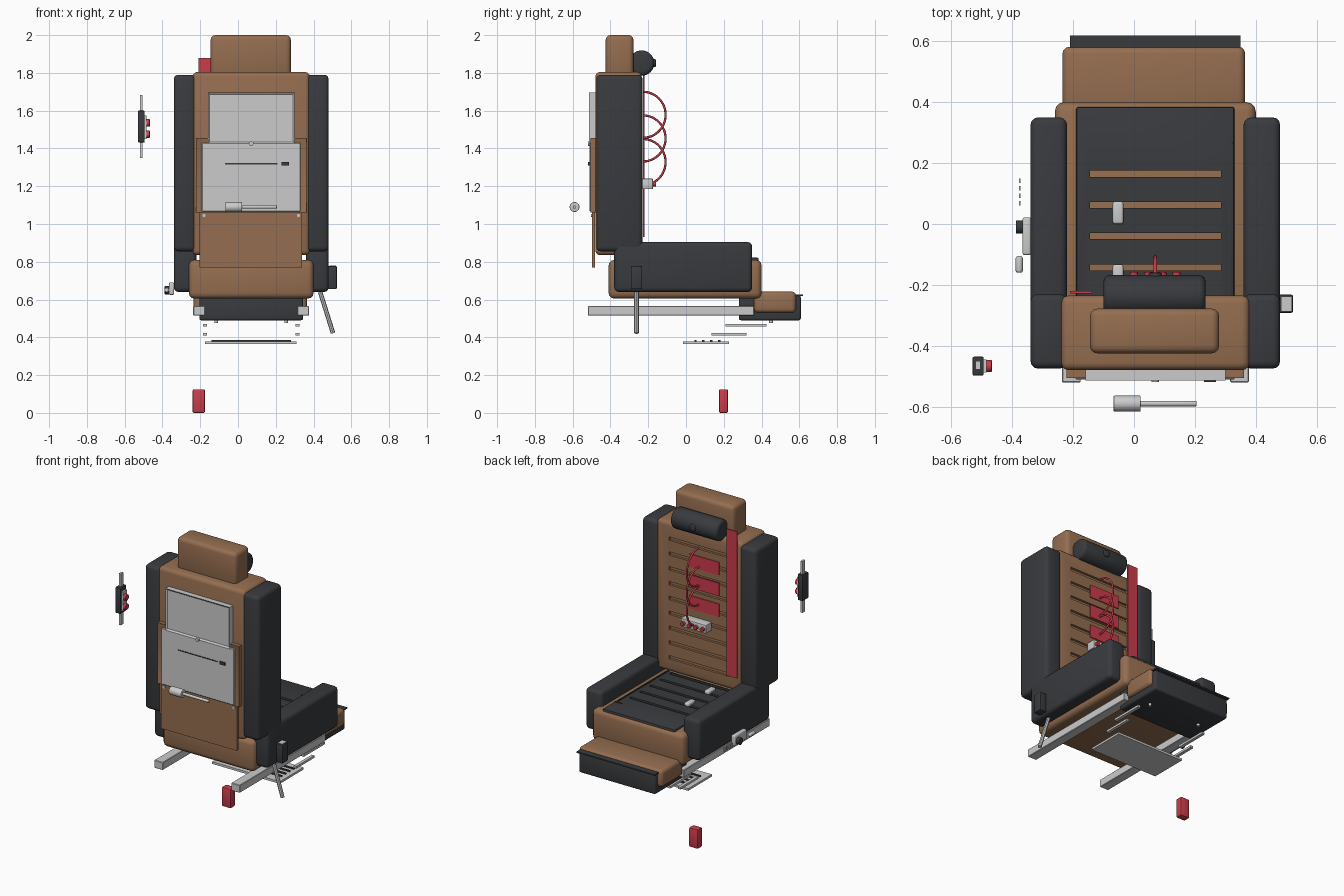
import bpy, bmesh, math
from mathutils import Vector, Matrix

if "Cube" in bpy.data.objects:
    bpy.data.objects.remove(bpy.data.objects["Cube"])

CX = 0.07  # seat centre line


def mat(name, rgb):
    m = bpy.data.materials.new(name)
    m.diffuse_color = (*rgb, 1)
    m.use_nodes = True
    m.node_tree.nodes["Principled BSDF"].inputs["Base Color"].default_value = m.diffuse_color
    return m


BROWN = mat("brown_leather", (0.30, 0.155, 0.08))
DARK = mat("dark_leather", (0.04, 0.043, 0.048))
RED = mat("red", (0.60, 0.045, 0.07))


def finish(name, bm, m=None):
    me = bpy.data.meshes.new(name)
    bm.to_mesh(me)
    bm.free()
    ob = bpy.data.objects.new(name, me)
    bpy.context.collection.objects.link(ob)
    if m:
        me.materials.append(m)
    return ob


def box(name, x, y, z, m=None, r=0.0, seg=3):
    """Rounded box from (min, max) ranges."""
    bm = bmesh.new()
    bmesh.ops.create_cube(bm, size=1)
    for v in bm.verts:
        v.co = Vector([(a + b) / 2 + c * (b - a) for (a, b), c in zip((x, y, z), v.co)])
    if r:
        bmesh.ops.bevel(bm, geom=bm.edges[:], offset=r, segments=seg, profile=0.5, affect='EDGES')
    return finish(name, bm, m)


def rod(name, p, q, r, m=None, bevel=0.0, seg=24):
    """Cylinder between two points."""
    p, q = Vector(p), Vector(q)
    bm = bmesh.new()
    bmesh.ops.create_cone(bm, cap_ends=True, segments=seg, radius1=r, radius2=r, depth=(q - p).length)
    if bevel:
        rim = [e for e in bm.edges if abs(e.verts[0].co.z - e.verts[1].co.z) < 1e-6]
        bmesh.ops.bevel(bm, geom=rim, offset=bevel, segments=3, profile=0.5, affect='EDGES')
    rot = (q - p).to_track_quat('Z', 'Y').to_matrix().to_4x4()
    bmesh.ops.transform(bm, matrix=Matrix.Translation((p + q) / 2) @ rot, verts=bm.verts)
    return finish(name, bm, m)


def framed(name, x, y, z, border, depth, m=None):
    """Panel whose front (-y) face is recessed inside a border."""
    ob = box(name, x, y, z, m)
    bm = bmesh.new()
    bm.from_mesh(ob.data)
    bm.normal_update()
    f = min(bm.faces, key=lambda k: k.calc_center_median().y)
    bmesh.ops.inset_region(bm, faces=[f], thickness=border)
    bmesh.ops.translate(bm, vec=(0, depth, 0), verts=f.verts)
    bm.to_mesh(ob.data)
    bm.free()
    return ob


def cut(ob, cutters):
    """Subtract cutters from an object and remove them."""
    for c in cutters:
        c.hide_render = True
        md = ob.modifiers.new("groove", 'BOOLEAN')
        md.operation, md.object, md.solver = 'DIFFERENCE', c, 'EXACT'
        bpy.context.view_layer.objects.active = ob
        bpy.ops.object.modifier_apply(modifier=md.name)
        bpy.data.objects.remove(c)


# Backrest, with horizontal quilting grooves
back = box("backrest", (-0.24, 0.38), (-0.48, -0.235), (0.835, 1.805), BROWN, 0.025)
cut(back, [box("cutter", (-0.145, 0.285), (-0.25, -0.2), (z - 0.011, z + 0.011))
           for z in [0.93 + 0.096 * i for i in range(9)]])
box("headrest", (-0.145, 0.28), (-0.425, -0.278), (1.78, 2.0), BROWN, 0.025)

# Neck pillow and button
rod("neck_pillow", (-0.10, -0.235, 1.852), (0.235, -0.235, 1.852), 0.067, DARK, 0.02, 40)
rod("pillow_button", (CX, -0.18, 1.852), (CX, -0.16, 1.852), 0.022, DARK, 0.005)

# Seat base and grooved seat pad
box("seat_base", (-0.26, 0.40), (-0.41, 0.40), (0.605, 0.81), BROWN, 0.03)
pad = box("seat_pad", (-0.19, 0.33), (-0.27, 0.385), (0.75, 0.822), DARK, 0.008, 2)
cut(pad, [box("cutter", (-0.145, 0.285), (y - 0.01, y + 0.01), (0.805, 0.85))
          for y in [0.165 - 0.1025 * i for i in range(5)]])
box("seat_piping_side", (0.31, 0.315), (-0.27, 0.25), (0.815, 0.826), DARK)
box("seat_piping_front", (0.27, 0.325), (0.262, 0.267), (0.815, 0.826), DARK)

# Side bolsters and armrests, mirrored about the centre line
for side, s in (("left", -1), ("right", 1)):
    xr = tuple(sorted((CX + s * 0.29, CX + s * 0.41)))
    box(side + "_back_bolster", xr, (-0.475, -0.23), (0.855, 1.79), DARK, 0.024)
    box(side + "_armrest", xr, (-0.38, 0.35), (0.64, 0.905), DARK, 0.024)
    # Floor rail and small step bars
    xr = tuple(sorted((CX + s * 0.245, CX + s * 0.307)))
    box(side + "_rail", xr, (-0.52, 0.36), (0.515, 0.565), r=0.003, seg=1)
    xs = CX + s * 0.245
    box(side + "_lower_slide", (xs - 0.01, xs + 0.01), (0.135, 0.32), (0.41, 0.424))
    box(side + "_upper_slide", (xs - 0.01, xs + 0.01), (0.21, 0.425), (0.457, 0.471))
    xs = CX + s * 0.185
    rod(side + "_foot_stud", (xs, 0.45, 0.475), (xs, 0.45, 0.5), 0.01, seg=12)

# Footrest tray and cushion
box("footrest_tray", (-0.205, 0.345), (0.28, 0.608), (0.49, 0.622), DARK, 0.012)
box("footrest_lip", (-0.21, 0.35), (0.50, 0.62), (0.62, 0.628), DARK)
box("footrest_cushion", (-0.235, 0.365), (0.36, 0.582), (0.53, 0.642), BROWN, 0.022)

# Low step plate with ribs
box("step_plate", (-0.175, 0.31), (-0.015, 0.228), (0.364, 0.378))
for i in range(4):
    y = 0.05 + 0.042 * i
    box("step_rib", (-0.14, 0.28), (y - 0.006, y + 0.006), (0.376, 0.385), DARK)

# Life-jacket style pouch near the floor
box("red_pouch", (-0.24, -0.175), (0.175, 0.222), (0, 0.125), RED, 0.007, 2)

# Rear screen, fold-out tray and lower panel
framed("rear_screen", (-0.16, 0.30), (-0.514, -0.478), (1.425, 1.695), 0.014, 0.008)
framed("tray_frame", (-0.222, 0.362), (-0.506, -0.476), (1.062, 1.455), 0.024, 0.006, BROWN)
box("tray_table", (-0.192, 0.33), (-0.511, -0.49), (1.066, 1.43), r=0.003, seg=1)
box("tray_slot", (-0.07, 0.21), (-0.514, -0.505), (1.316, 1.322), DARK)
box("tray_latch", (0.23, 0.27), (-0.519, -0.505), (1.31, 1.328), DARK)
rod("tray_knob", (CX, -0.519, 1.425), (CX, -0.49, 1.425), 0.012)
box("lower_panel", (-0.205, 0.34), (-0.497, -0.482), (0.77, 1.065), BROWN)
for x in (-0.18, 0.32):
    rod("panel_pin", (x, -0.503, 1.045), (x, -0.49, 1.045), 0.009, seg=12)

# Coat hook: thick barrel with a thin stem
rod("hook_barrel", (-0.067, -0.59, 1.09), (0.022, -0.59, 1.09), 0.026, bevel=0.003)
rod("hook_stem", (0.02, -0.59, 1.09), (0.206, -0.59, 1.09), 0.009, bevel=0.003)

# Red strap and heating pads on the backrest
box("red_strap", (-0.21, -0.138), (-0.228, -0.220), (0.93, 1.88), RED)
for z in (1.60, 1.465, 1.33):
    box("heating_pad", (-0.075, 0.14), (-0.238, -0.229), (z - 0.042, z + 0.042), RED)

# Looped cables: half circles leaving the backrest
for i, z in enumerate((1.70, 1.575, 1.45)):
    cu = bpy.data.curves.new("cable", 'CURVE')
    cu.dimensions, cu.bevel_depth, cu.bevel_resolution = '3D', 0.006, 2
    sp = cu.splines.new('POLY')
    n = 24
    sp.points.add(n)
    for k in range(n + 1):
        a = math.pi * k / n * (0.88 if i == 2 else 1)
        sp.points[k].co = (CX, -0.228 + 0.12 * math.sin(a), z - 0.122 + 0.122 * math.cos(a), 1)
    cu.materials.append(RED)
    cu.use_fill_caps = True
    ob = bpy.data.objects.new("cable", cu)
    bpy.context.collection.objects.link(ob)

# Cable junction box with plugs
box("junction_box", (-0.02, 0.16), (-0.236, -0.175), (1.185, 1.24), r=0.004, seg=2)
for x in (0.0, 0.047, 0.093, 0.14):
    rod("plug", (x, -0.18, 1.212), (x, -0.158, 1.212), 0.013, RED, seg=16)

# Seat buckles
for y in (0.037, -0.17):
    box("buckle", (-0.07, -0.035), (y - 0.037, y + 0.037), (0.815, 0.84), r=0.008)

# Right-hand recline grip and lever
box("recline_grip", (0.475, 0.523), (-0.292, -0.232), (0.655, 0.778), DARK, 0.006, 2)
box("grip_face", (0.485, 0.518), (-0.285, -0.24), (0.77, 0.781))
rod("recline_lever", (0.435, -0.262, 0.64), (0.503, -0.262, 0.422), 0.012, seg=8)

# Left-hand control plate, knob, lever and marker ticks
box("control_plate", (-0.366, -0.338), (-0.102, 0.022), (0.625, 0.69), r=0.007)
rod("control_knob", (-0.388, -0.01, 0.65), (-0.36, -0.01, 0.65), 0.022, DARK, 0.003)
rod("control_lever", (-0.377, -0.16, 0.65), (-0.377, -0.105, 0.65), 0.012, bevel=0.008)
for i in range(4):
    box("control_tick", (-0.378, -0.373), (0.06 + 0.025 * i, 0.075 + 0.025 * i), (0.64, 0.665))

# Detached belt clip
box("clip_bar", (-0.52, -0.505), (-0.478, -0.45), (1.35, 1.682))
box("clip_body", (-0.53, -0.494), (-0.498, -0.436), (1.432, 1.60), DARK, 0.004, 2)
box("clip_plate", (-0.496, -0.484), (-0.488, -0.445), (1.45, 1.575))
for z in (1.475, 1.535):
    rod("clip_button", (-0.488, -0.467, z), (-0.467, -0.467, z), 0.02, RED, 0.003)

# Smooth shading with sharp edges kept
bpy.ops.object.select_all(action='DESELECT')
for ob in bpy.context.scene.objects:
    if ob.type == 'MESH':
        ob.select_set(True)
        bpy.context.view_layer.objects.active = ob
bpy.ops.object.shade_smooth_by_angle(angle=math.radians(35))
